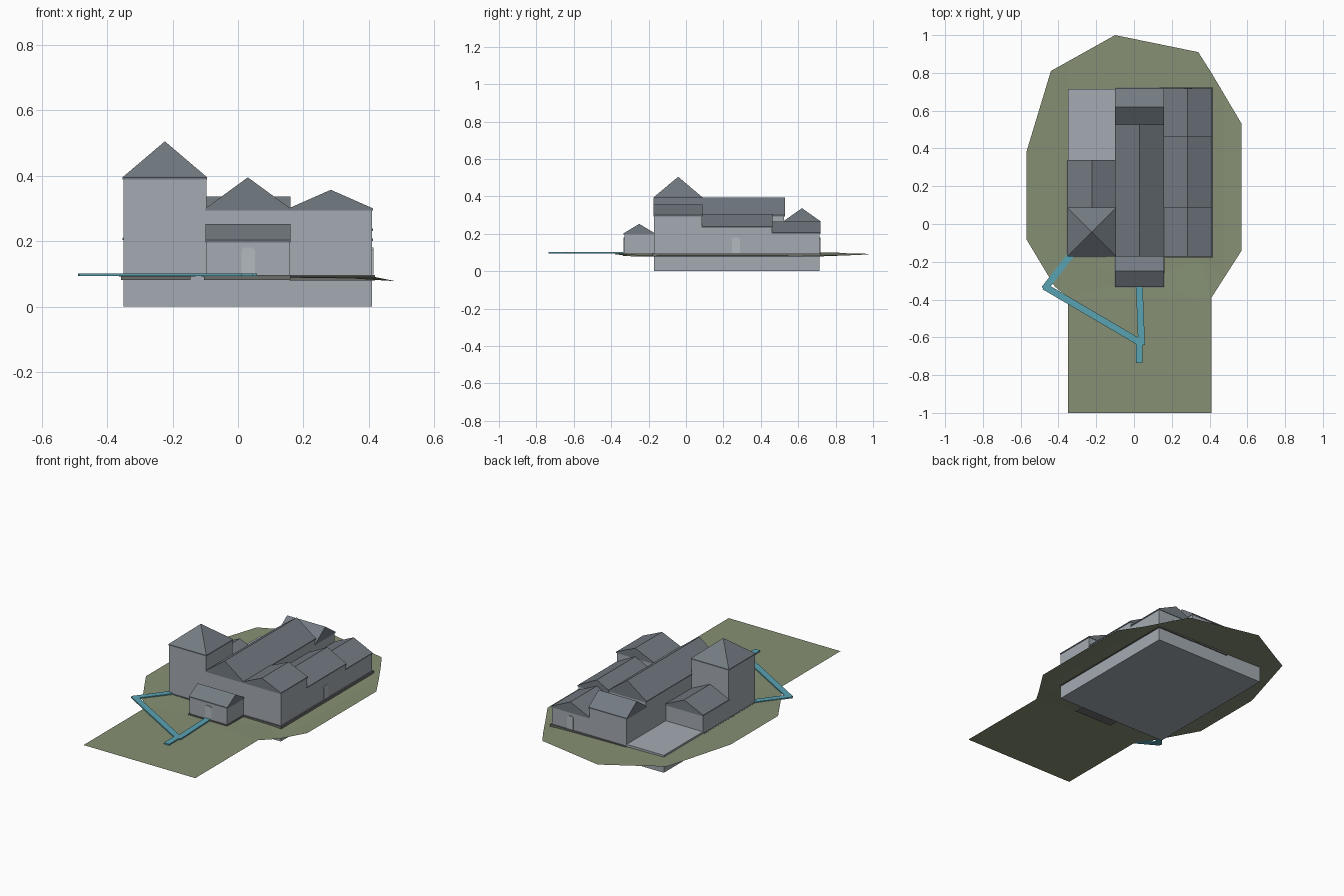
import bpy, bmesh

if "Cube" in bpy.data.objects:
    bpy.data.objects.remove(bpy.data.objects["Cube"])


def material(name, srgb):
    m = bpy.data.materials.new(name)
    m.diffuse_color = [((c + 0.055) / 1.055) ** 2.4 for c in srgb] + [1]
    m.use_nodes = True
    m.node_tree.nodes["Principled BSDF"].inputs["Base Color"].default_value = m.diffuse_color
    return m


STONE = material("pale stone", (0.64, 0.67, 0.70))
SLATE = material("slate grey", (0.45, 0.48, 0.51))
TRIM = material("plinth grey", (0.42, 0.43, 0.42))
DOOR = material("door grey", (0.70, 0.73, 0.75))
GRASS = material("dull green", (0.525, 0.565, 0.455))
WATER = material("teal path", (0.35, 0.64, 0.70))


def add(name, verts, faces, mat):
    me = bpy.data.meshes.new(name)
    me.from_pydata(verts, [], faces)
    bm = bmesh.new()
    bm.from_mesh(me)
    bmesh.ops.recalc_face_normals(bm, faces=bm.faces)
    bm.to_mesh(me)
    bm.free()
    me.materials.append(mat)
    ob = bpy.data.objects.new(name, me)
    bpy.context.collection.objects.link(ob)
    return ob


def extrude(name, outline, vec, mat):
    """Solid made by sweeping a polygon along a vector."""
    n = len(outline)
    top = [tuple(p[i] + vec[i] for i in range(3)) for p in outline]
    faces = [tuple(range(n)), tuple(range(n, 2 * n))]
    faces += [(i, (i + 1) % n, n + (i + 1) % n, n + i) for i in range(n)]
    return add(name, list(outline) + top, faces, mat)


def box(name, x0, x1, y0, y1, z0, z1, mat):
    base = [(x0, y0, z0), (x1, y0, z0), (x1, y1, z0), (x0, y1, z0)]
    return extrude(name, base, (0, 0, z1 - z0), mat)


def gable(name, x0, x1, y0, y1, eave, ridge, axis):
    """Gabled roof with a thin eave board, ridge along the given axis."""
    e = eave - 0.007
    if axis == "y":
        prof = [(x0, y0, e), (x1, y0, e), (x1, y0, eave),
                ((x0 + x1) / 2, y0, ridge), (x0, y0, eave)]
        return extrude(name, prof, (0, y1 - y0, 0), SLATE)
    prof = [(x0, y0, e), (x0, y1, e), (x0, y1, eave),
            (x0, (y0 + y1) / 2, ridge), (x0, y0, eave)]
    return extrude(name, prof, (x1 - x0, 0, 0), SLATE)


# Building blocks: x range, y range, bottom, eave, ridge, ridge axis
L, A, B, R = -0.35, -0.097, 0.157, 0.41
blocks = {
    "nave": (A, B, -0.17, 0.525, 0, 0.30, 0.395, "y"),
    "back_hall": (A, B, 0.525, 0.715, 0, 0.268, 0.337, "x"),
    "porch": (A, B, -0.33, -0.17, 0.085, 0.203, 0.253, "x"),
    "right_wing_front": (B, R, -0.17, 0.085, 0, 0.30, 0.357, "y"),
    "right_wing_middle": (B, R, 0.085, 0.46, 0, 0.238, 0.305, "y"),
    "right_wing_back": (B, R, 0.46, 0.715, 0, 0.207, 0.267, "y"),
    "left_annex": (L, A, 0.085, 0.335, 0, 0.21, 0.27, "y"),
}
for name, (x0, x1, y0, y1, z0, eave, ridge, axis) in blocks.items():
    box(name + "_walls", x0, x1, y0, y1, z0, eave - 0.007, STONE)
    o = 0.003
    gable(name + "_roof", x0 - o, x1 + o, y0 - o, y1 + o, eave, ridge, axis)

# Tower with pyramid roof
box("tower_walls", L, A, -0.17, 0.085, 0, 0.388, STONE)
tx0, tx1, ty0, ty1 = L - 0.003, A + 0.003, -0.173, 0.088
box("tower_eave", tx0, tx1, ty0, ty1, 0.388, 0.395, SLATE)
add("tower_roof", [(tx0, ty0, 0.395), (tx1, ty0, 0.395), (tx1, ty1, 0.395),
                   (tx0, ty1, 0.395), ((L + A) / 2, -0.042, 0.505)],
    [(0, 1, 4), (1, 2, 4), (2, 3, 4), (3, 0, 4), (3, 2, 1, 0)], SLATE)

# Open terrace at the back left
box("terrace", L, A, 0.335, 0.715, 0, 0.107, STONE)

# Plinth bands at the foot of the walls
box("tower_plinth", L - 0.008, -0.145, -0.178, 0.335, 0.082, 0.097, TRIM)
box("porch_plinth", A - 0.007, B + 0.004, -0.337, -0.17, 0.082, 0.097, TRIM)
box("wing_plinth", B, R + 0.008, -0.178, 0.722, 0.080, 0.097, TRIM)
box("back_plinth", A, B, 0.70, 0.722, 0.082, 0.097, TRIM)


# Doors with clipped upper corners
def door(name, c, face, horizontal, out):
    prof = [(-0.021, 0.098), (0.021, 0.098), (0.021, 0.173),
            (0.014, 0.18), (-0.014, 0.18), (-0.021, 0.173)]
    if horizontal == "x":
        return extrude(name, [(c + u, face, z) for u, z in prof], (0, out, 0), DOOR)
    return extrude(name, [(face, c + u, z) for u, z in prof], (out, 0, 0), DOOR)


door("porch_door", 0.031, -0.33, "x", -0.004)
door("side_door", 0.267, R, "y", 0.004)
door("back_door", 0.285, 0.715, "x", 0.004)

# Ground sheet: flat forecourt and gently sloping yard
outline = [(-0.10, 1.0), (0.34, 0.91), (0.41, 0.80), (0.57, 0.53),
           (0.57, -0.14), (0.41, -0.39), (0.41, -1), (-0.35, -1),
           (-0.35, -0.39), (-0.42, -0.33), (-0.57, -0.08),
           (-0.57, 0.38), (-0.44, 0.81)]
slope = [(-0.58, 0.105), (-0.35, 0.096), (0.0, 0.091),
         (0.35, 0.086), (0.48, 0.078), (0.58, 0.084)]


def height(x, y):
    if y < -0.385:
        return 0.092
    for (a, za), (b, zb) in zip(slope, slope[1:]):
        if x <= b:
            return za + (zb - za) * (x - a) / (b - a)
    return slope[-1][1]


bm = bmesh.new()
bm.faces.new([bm.verts.new((x, y, 0)) for x, y in reversed(outline)])
bmesh.ops.triangulate(bm, faces=bm.faces[:])
cuts = [((x, 0, 0), (1, 0, 0)) for x, _ in slope[1:-1]]
cuts += [((0, y, 0), (0, 1, 0)) for y in (-0.39, -0.17, 0.3)]
for co, no in cuts:
    bmesh.ops.bisect_plane(bm, geom=bm.verts[:] + bm.edges[:] + bm.faces[:],
                           plane_co=co, plane_no=no)
for v in bm.verts:
    v.co.z = height(v.co.x, v.co.y)
bmesh.ops.triangulate(bm, faces=bm.faces[:])
bmesh.ops.recalc_face_normals(bm, faces=bm.faces)
if sum(f.normal.z for f in bm.faces) < 0:
    bmesh.ops.reverse_faces(bm, faces=bm.faces[:])
mesh = bpy.data.meshes.new("ground_sheet")
bm.to_mesh(mesh)
bm.free()
mesh.materials.append(GRASS)
bpy.context.collection.objects.link(bpy.data.objects.new("ground_sheet", mesh))


# Narrow paths
def path(name, a, b, w=0.018):
    dx, dy = b[0] - a[0], b[1] - a[1]
    d = (dx * dx + dy * dy) ** 0.5
    nx, ny = -dy / d * w, dx / d * w
    z = 0.094
    pts = [(a[0] + nx, a[1] + ny, z), (b[0] + nx, b[1] + ny, z),
           (b[0] - nx, b[1] - ny, z), (a[0] - nx, a[1] - ny, z)]
    extrude(name, pts, (0, 0, 0.008), WATER)


path("path_entry", (0.028, -0.735), (0.028, -0.62))
path("path_to_porch", (0.04, -0.64), (0.028, -0.33))
path("path_across", (0.045, -0.635), (-0.475, -0.33))
path("path_to_tower", (-0.475, -0.345), (-0.335, -0.165))
